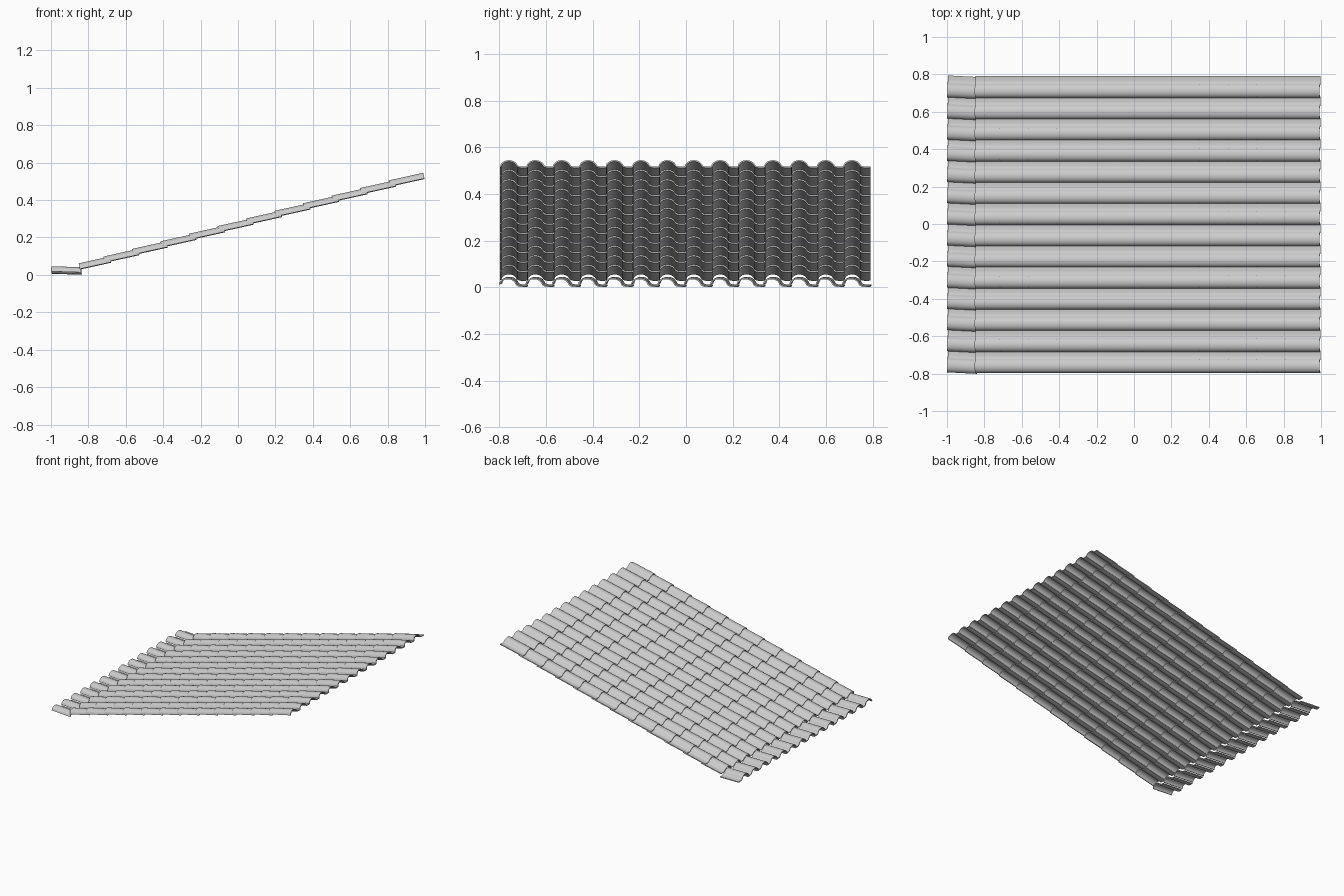
import bpy, bmesh, math
from mathutils import Matrix, Vector

cube = bpy.data.objects.get("Cube")
if cube:
    bpy.data.objects.remove(cube, do_unlink=True)

COLUMNS, PITCH = 14, 0.1131
FIRST_Y = -0.7585
THICK = 0.006

clay = bpy.data.materials.new("light_grey_tile")
clay.use_nodes = True
COLOUR = (0.6, 0.6, 0.6, 1)
clay.diffuse_color = COLOUR
clay.node_tree.nodes["Principled BSDF"].inputs["Base Color"].default_value = COLOUR


def tile_profile():
    """Top line of one tile: a round hump running into a flat pan."""
    hump = [(-0.038 * math.cos(a), 0.005 + 0.029 * math.sin(a))
            for a in (math.pi * i / 12 for i in range(11))]
    pan = [(0.039, 0.010), (0.045, 0.007), (0.054, 0.006), (0.068, 0.006), (0.079, 0.007)]
    return [(-0.038, 0.003)] + hump + pan


def tile_row(name, length, location, rotation):
    """One solid tile, turned in its mesh and repeated along y."""
    top = tile_profile()
    # offset the profile inwards along its normals for the underside
    under = []
    for i, (y, z) in enumerate(top):
        a, b = Vector(top[max(i - 1, 0)]), Vector(top[min(i + 1, len(top) - 1)])
        d = (b - a).normalized()
        under.append((y + d.y * THICK, z - d.x * THICK))
    outline = top + under[::-1]
    n, m = len(outline), len(top)
    bm = bmesh.new()
    ends = [[bm.verts.new((x, y, z)) for y, z in outline] for x in (0, length)]
    for i in range(n):
        j = (i + 1) % n
        bm.faces.new((ends[0][i], ends[0][j], ends[1][j], ends[1][i]))
    for ring in ends:
        for i in range(m - 1):
            bm.faces.new((ring[i], ring[i + 1], ring[n - 2 - i], ring[n - 1 - i]))
    bmesh.ops.recalc_face_normals(bm, faces=bm.faces)
    bm.transform(rotation)
    mesh = bpy.data.meshes.new(name)
    bm.to_mesh(mesh)
    bm.free()
    mesh.materials.append(clay)
    obj = bpy.data.objects.new(name, mesh)
    obj.location = location
    bpy.context.collection.objects.link(obj)
    bpy.ops.object.select_all(action='DESELECT')
    obj.select_set(True)
    bpy.context.view_layer.objects.active = obj
    bpy.ops.object.shade_smooth_by_angle(angle=math.radians(40))
    array = obj.modifiers.new("columns", 'ARRAY')
    array.use_relative_offset = False
    array.use_constant_offset = True
    array.constant_offset_displace = (0, PITCH, 0)
    array.count = COLUMNS
    return obj


# sloping rows, each lapping over the one below
slope = Matrix.Rotation(-math.atan(0.22), 4, 'Y')
for k in range(12):
    x = -0.865 + 0.1525 * k
    z = 0.024 + 0.0407 * k
    start = 0.02 if k == 0 else 0.0
    tile_row(f"roof_row_{k + 1}", (0.186 - start) * 1.02,
             (x + start, FIRST_Y, z + start * 0.22), slope)

# eave row, nearly level and slightly twisted
twist = (Matrix.Rotation(0.03, 4, 'Y') @ Matrix.Rotation(-0.05, 4, 'Z')
         @ Matrix.Rotation(-0.09, 4, 'X'))
tile_row("eave_row", 0.16, (-0.998, FIRST_Y + 0.003, 0.012), twist)
